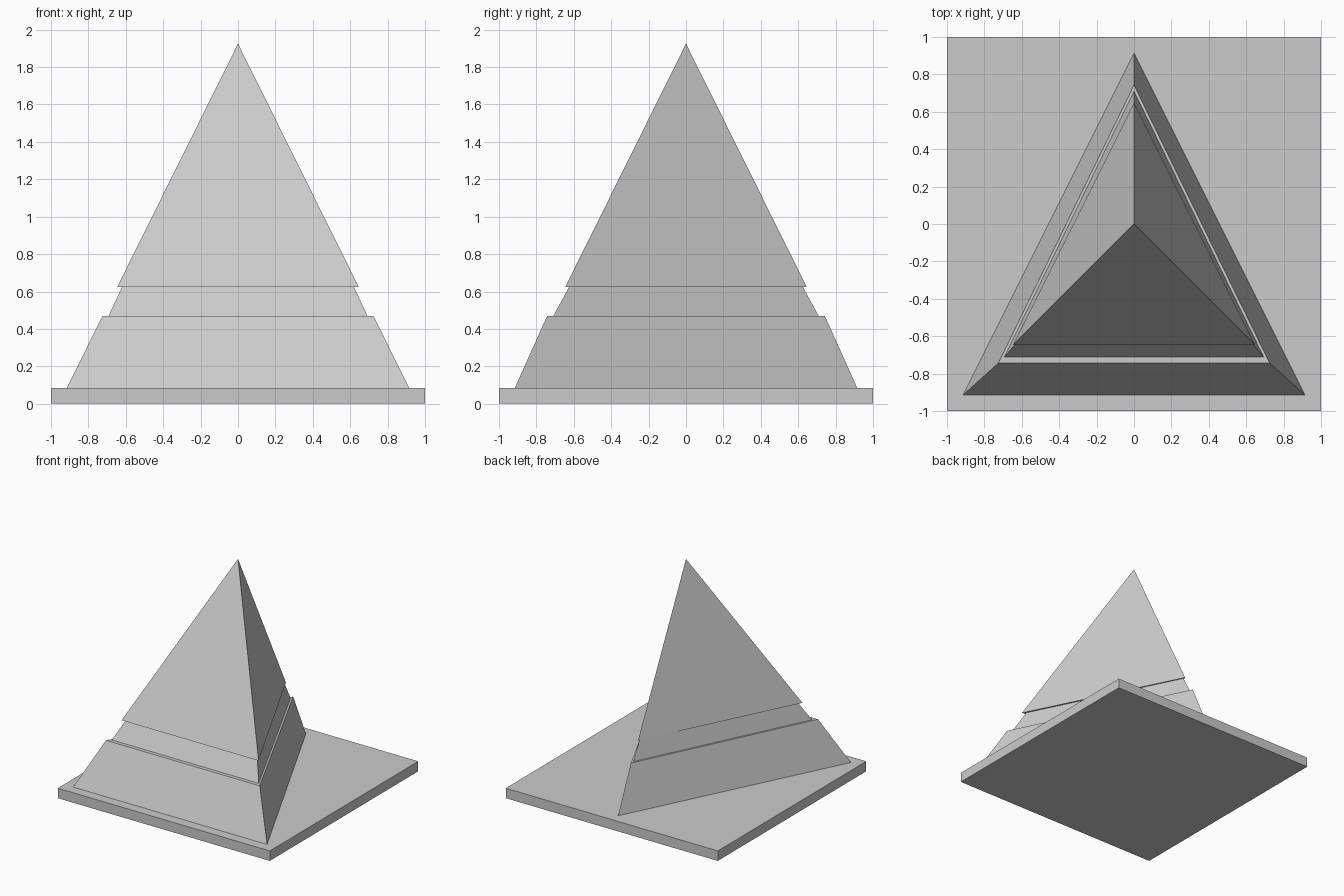
import bpy, bmesh

if "Cube" in bpy.data.objects:
    bpy.data.objects.remove(bpy.data.objects["Cube"])


def mesh_object(name, bm):
    bmesh.ops.recalc_face_normals(bm, faces=bm.faces)
    mesh = bpy.data.meshes.new(name)
    bm.to_mesh(mesh)
    bm.free()
    obj = bpy.data.objects.new(name, mesh)
    bpy.context.collection.objects.link(obj)
    return obj


def triangle(bm, half_x, half_y, z):
    return [bm.verts.new(p) for p in
            ((-half_x, -half_y, z), (half_x, -half_y, z), (0, half_y, z))]


def tier(name, lower, upper):
    """Three-sided block between two (half_x, half_y, z) triangles; upper may be a tip height."""
    bm = bmesh.new()
    low = triangle(bm, *lower)
    bm.faces.new(low[::-1])
    if isinstance(upper, tuple):
        high = triangle(bm, *upper)
        bm.faces.new(high)
        for i in range(3):
            j = (i + 1) % 3
            bm.faces.new((low[i], low[j], high[j], high[i]))
    else:
        tip = bm.verts.new((0, 0, upper))
        for i in range(3):
            bm.faces.new((low[i], low[(i + 1) % 3], tip))
    return mesh_object(name, bm)


# Square base slab
bpy.ops.mesh.primitive_cube_add(size=1, location=(0, 0, 0.0425))
slab = bpy.context.object
slab.name = "base_slab"
slab.scale = (2, 2, 0.085)

# Stacked triangular tiers
tier("lower_tier", (0.915, 0.915, 0.085), (0.725, 0.743, 0.468))
tier("recessed_band", (0.693, 0.71, 0.468), (0.62, 0.625, 0.624))
tier("top_pyramid", (0.646, 0.646, 0.624), 1.925)
